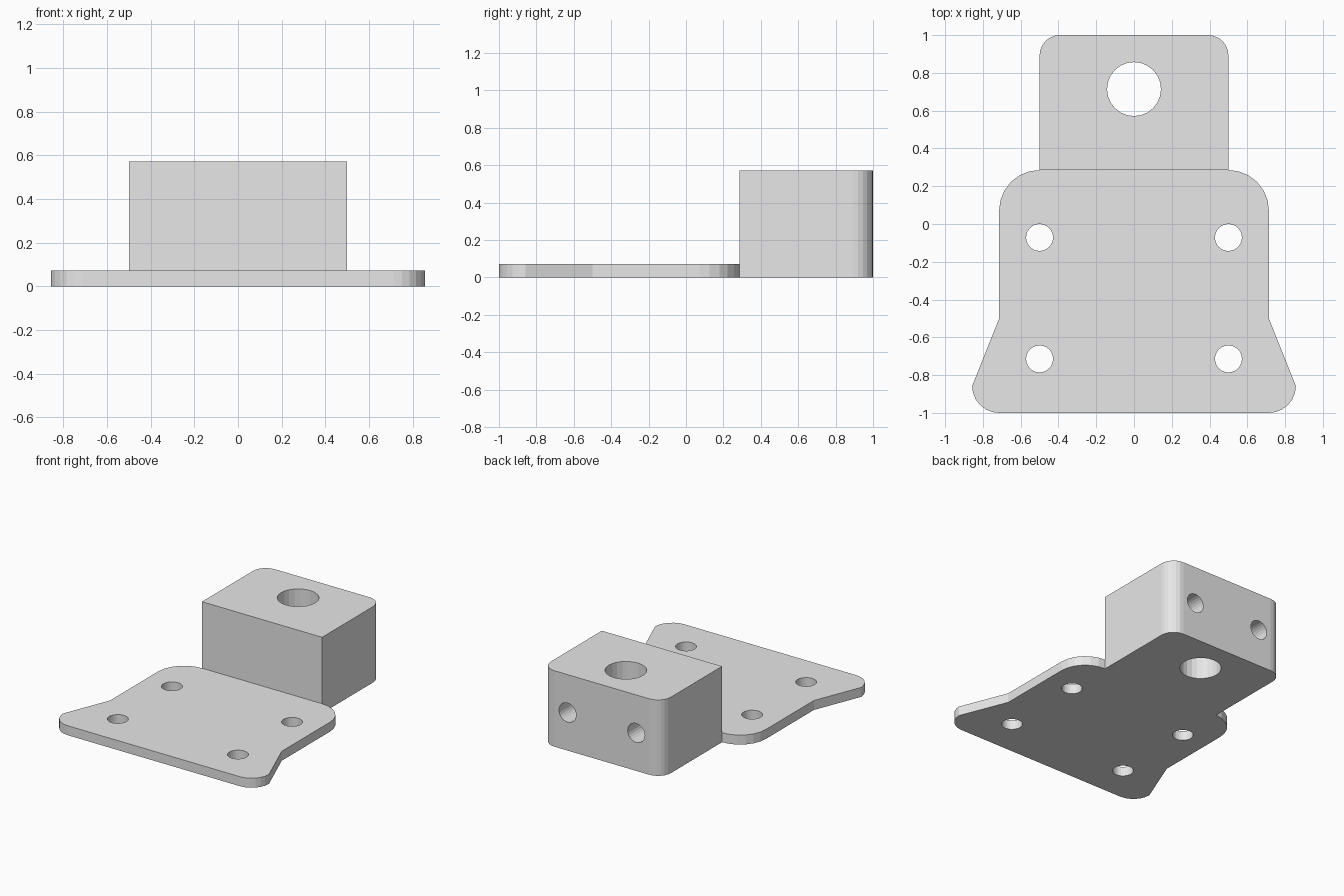
import bpy
import bmesh
from math import cos, sin, pi
from mathutils import Matrix

if "Cube" in bpy.data.objects:
    bpy.data.objects.remove(bpy.data.objects["Cube"], do_unlink=True)

U = 1 / 14            # design unit
PLATE_H = U
BLOCK_H = 8 * U

grey = bpy.data.materials.new("plain grey")
grey.use_nodes = True
grey.diffuse_color = (0.8, 0.8, 0.8, 1)
grey.node_tree.nodes["Principled BSDF"].inputs["Base Color"].default_value = (0.8, 0.8, 0.8, 1)


def arc(cx, cy, r, start, steps=6):
    """Quarter circle, counter-clockwise from the start angle."""
    return [(cx + r * cos(start + pi / 2 * i / steps),
             cy + r * sin(start + pi / 2 * i / steps)) for i in range(steps + 1)]


def finish(bm, name):
    bmesh.ops.recalc_face_normals(bm, faces=bm.faces)
    mesh = bpy.data.meshes.new(name)
    bm.to_mesh(mesh)
    bm.free()
    mesh.materials.append(grey)
    obj = bpy.data.objects.new(name, mesh)
    bpy.context.collection.objects.link(obj)
    return obj


def slab(name, half, height):
    """Mirror a right-hand outline across x = 0 and extrude it upward."""
    outline = half + [(-x, y) for x, y in reversed(half)]
    bm = bmesh.new()
    face = bm.faces.new([bm.verts.new((x, y, 0)) for x, y in outline])
    top = bmesh.ops.extrude_face_region(bm, geom=[face])["geom"]
    bmesh.ops.translate(bm, vec=(0, 0, height),
                        verts=[v for v in top if isinstance(v, bmesh.types.BMVert)])
    return finish(bm, name)


def boolean(target, tool, operation):
    mod = target.modifiers.new(tool.name, "BOOLEAN")
    mod.object = tool
    mod.operation = operation
    mod.solver = "EXACT"
    bpy.context.view_layer.objects.active = target
    bpy.ops.object.modifier_apply(modifier=mod.name)
    bpy.data.objects.remove(tool, do_unlink=True)


def drill(target, x, y, z, radius, depth, along_y=False):
    """Cut a round hole centred on the given point."""
    bm = bmesh.new()
    turn = Matrix.Rotation(pi / 2, 4, "X") if along_y else Matrix()
    bmesh.ops.create_cone(bm, cap_ends=True, segments=24, radius1=radius,
                          radius2=radius, depth=depth,
                          matrix=Matrix.Translation((x, y, z)) @ turn)
    tool = finish(bm, "drill")
    tool.hide_render = True
    boolean(target, tool, "DIFFERENCE")


# Flared base plate with rounded corners
plate_half = ([(10 * U, -14 * U)] + arc(10 * U, -12 * U, 2 * U, -pi / 2)[1:]
              + [(10 * U, -7 * U)] + arc(7 * U, U, 3 * U, 0))
bracket = slab("mounting_bracket", plate_half, PLATE_H)

# Upright block, rounded at the back
block_half = [(7 * U, 4 * U)] + arc(5.5 * U, 12.5 * U, 1.5 * U, 0)
boolean(bracket, slab("rear_block", block_half, BLOCK_H), "UNION")

# Vertical bore, four plate holes and two blind holes in the back
drill(bracket, 0, 10 * U, BLOCK_H / 2, 2 * U, 2)
for side in (-1, 1):
    for y in (-U, -10 * U):
        drill(bracket, side * 7 * U, y, 0, U, 0.5)
    drill(bracket, side * 4 * U, 1, 4 * U, U, 1, along_y=True)
